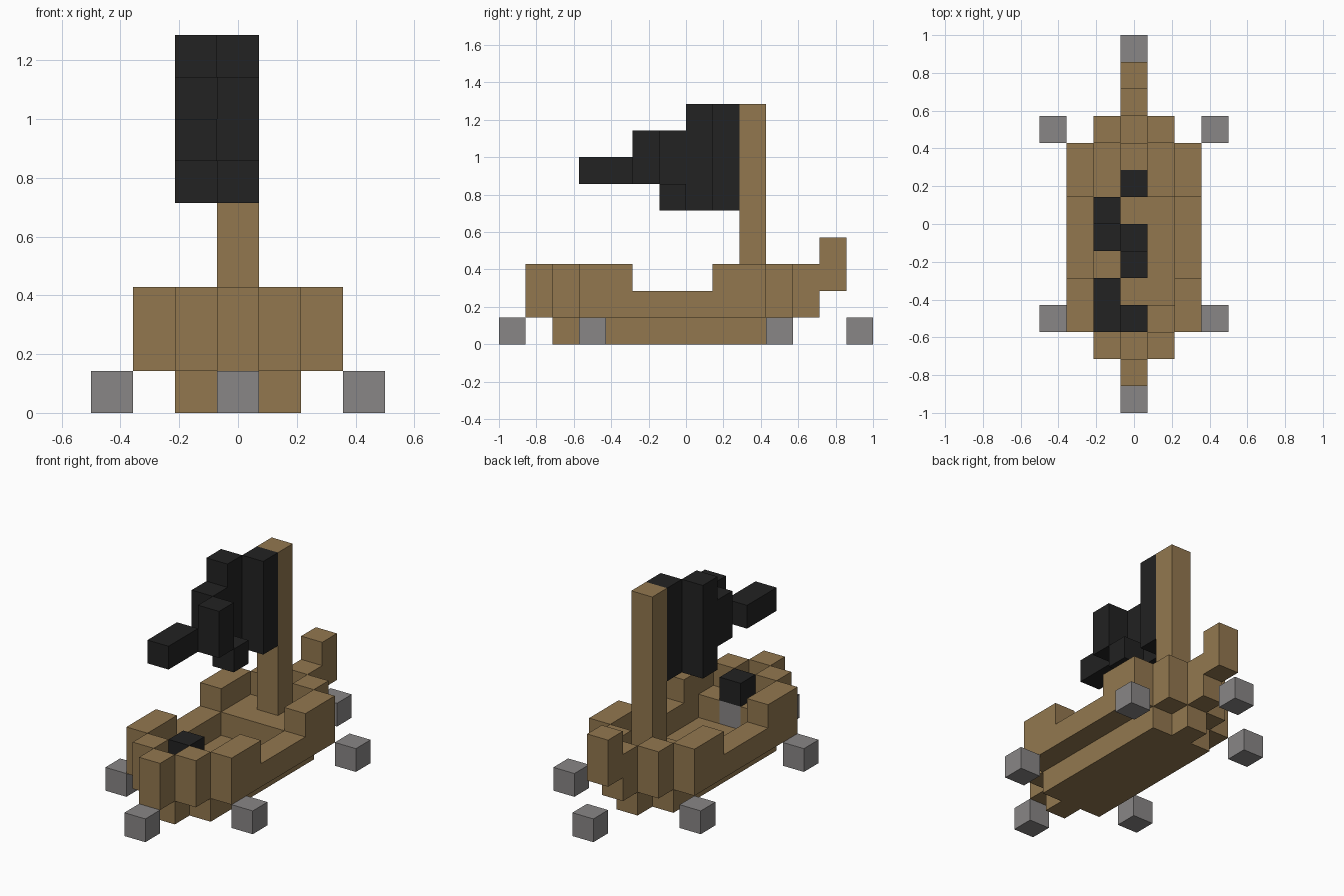
import bpy
import bmesh
from itertools import product
from mathutils import Vector

UNIT = 1 / 7  # edge of one block

cube = bpy.data.objects.get("Cube")
if cube:
    bpy.data.objects.remove(cube)


def material(name, colour):
    mat = bpy.data.materials.new(name)
    mat.use_nodes = True
    mat.diffuse_color = colour
    mat.node_tree.nodes["Principled BSDF"].inputs["Base Color"].default_value = colour
    return mat


wood = material("wood brown", (0.29, 0.187, 0.078, 1))
grey = material("stone grey", (0.25, 0.24, 0.24, 1))
black = material("sail black", (0.016, 0.016, 0.016, 1))


def block(x, y, z):
    """Cells in inclusive ranges; each argument is a number or a pair."""
    spans = [(v, v) if isinstance(v, int) else v for v in (x, y, z)]
    return set(product(*(range(a, b + 1) for a, b in spans)))


def both_sides(x, y, z):
    return block(x, y, z) | block(-x, y, z)


def build(name, cells, mat):
    """Make the outer skin of a set of block cells."""
    bm = bmesh.new()
    corners = {}

    def vert(p):
        key = tuple(round(c * 2) for c in p)
        if key not in corners:
            corners[key] = bm.verts.new(((p.x) * UNIT, (p.y - 6.5) * UNIT, (p.z + 0.5) * UNIT))
        return corners[key]

    for cell in sorted(cells):
        for axis, sign in product(range(3), (-1, 1)):
            neighbour = list(cell)
            neighbour[axis] += sign
            if tuple(neighbour) in cells:
                continue
            n, u = Vector(), Vector()
            n[axis] = sign / 2
            u[(axis + 1) % 3] = 0.5
            v = n.cross(u) * 2
            mid = Vector(cell) + n
            bm.faces.new([vert(mid + d) for d in (-u - v, u - v, u + v, v - u)])
    mesh = bpy.data.meshes.new(name)
    bm.to_mesh(mesh)
    bm.free()
    mesh.materials.append(mat)
    obj = bpy.data.objects.new(name, mesh)
    bpy.context.collection.objects.link(obj)


# Hull bottom
build("hull_bottom", block((-1, 1), (3, 9), 0) | block(0, (2, 10), 0), wood)

# Side walls: low amidships, high at both ends
walls = both_sides(2, (3, 9), 1)
for x, y in ((2, (3, 4)), (2, (8, 9)), (1, 2), (1, 10)):
    walls |= both_sides(x, y, (1, 2))
walls |= block(0, 1, (1, 2)) | block(0, 11, (1, 2))
build("hull_walls", walls, wood)

# Raised decks at the ends
build("front_deck", both_sides(1, 3, 1) | block(0, 2, 1), wood)
build("rear_deck", block((-1, 1), (8, 9), 1) | block(0, 10, 1), wood)
build("stern_post", block(0, 12, (2, 3)), wood)

# Mast and the staggered sail
build("mast", block(0, 9, (2, 8)), wood)
sail = block(0, 8, (5, 8)) | block(-1, 7, (5, 8)) | block(-1, 6, (6, 7))
sail |= block(0, 6, 5) | block(0, 5, (6, 7)) | block(-1, (3, 4), 6)
build("sail", sail, black)

# Bow fitting
build("bow_fitting_base", block(0, 3, 1), grey)
build("bow_fitting_top", block(0, 3, 2), black)

# Loose blocks around the hull
build("front_float", block(0, 0, 0), grey)
build("rear_float", block(0, 13, 0), grey)
for side, x in (("left", 3), ("right", -3)):
    for end, y in (("front", 3), ("rear", 10)):
        build(f"{side}_{end}_float", block(x, y, 0), grey)
